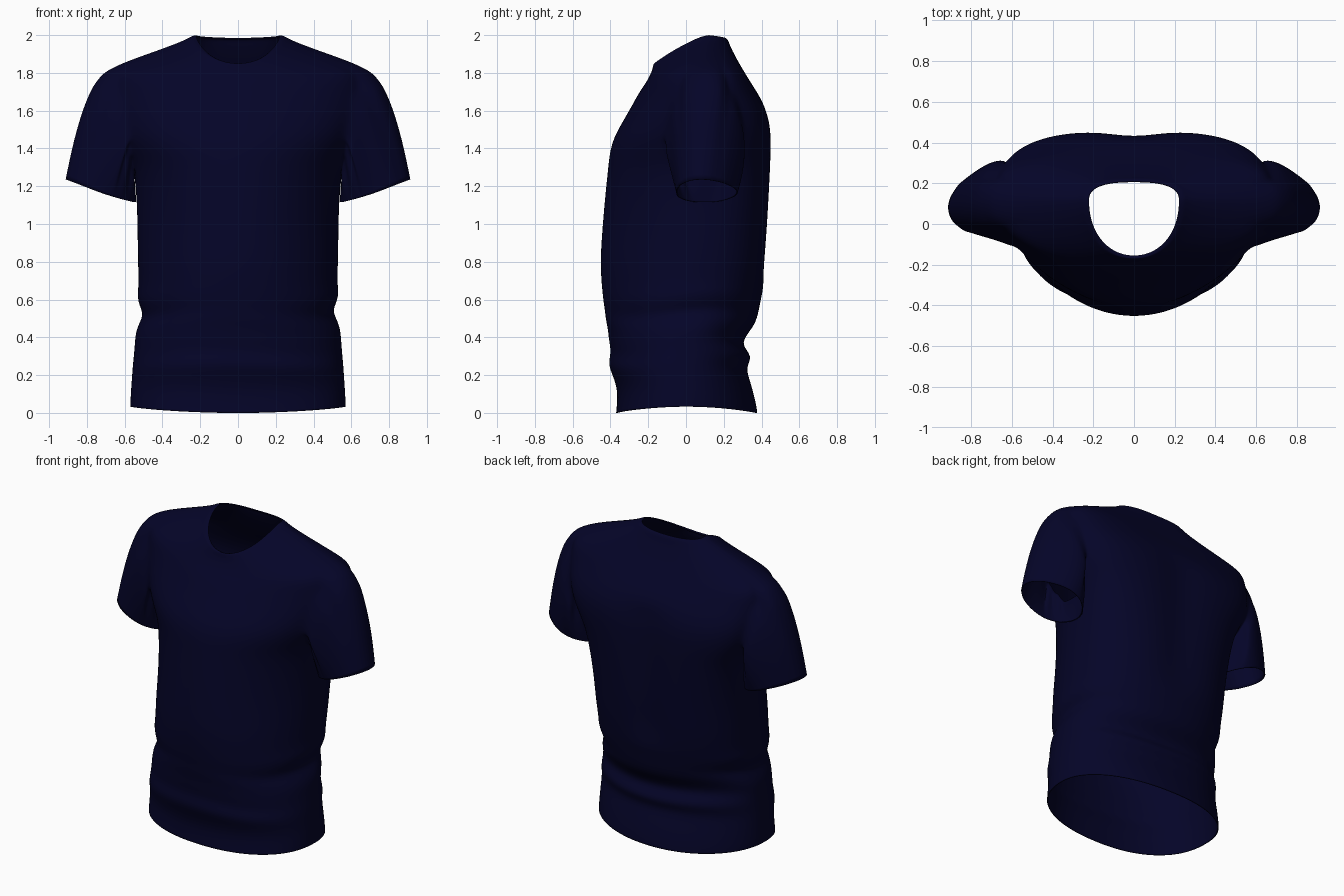
import bpy, bmesh, math
from mathutils import Vector

if "Cube" in bpy.data.objects:
    bpy.data.objects.remove(bpy.data.objects["Cube"])

N = 48  # columns around the torso

# Torso rows below the shoulder: z, half width, front y, back y
LOWER = [
    (0.00, .570, -.370, .378), (0.04, .570, -.366, .373), (0.12, .566, -.362, .354),
    (0.19, .562, -.385, .333), (0.25, .558, -.414, .318), (0.31, .552, -.396, .355),
    (0.37, .547, -.408, .292), (0.43, .543, -.414, .322), (0.48, .525, -.425, .362),
    (0.53, .500, -.430, .380), (0.58, .524, -.438, .390), (0.63, .534, -.443, .400),
    (0.68, .526, -.448, .412), (0.80, .530, -.455, .432), (0.95, .532, -.446, .443),
    (1.12, .535, -.432, .450), (1.29, .552, -.414, .455), (1.38, .595, -.405, .456),
    (1.46, .635, -.382, .456), (1.54, .660, -.337, .448), (1.62, .672, -.290, .420),
    (1.70, .680, -.247, .375)]
# Shoulder to neckline: half width, side z, front y, front z, back y, back z
UPPER = [
    (.685, 1.822, -.214, 1.745, .338, 1.755), (.590, 1.862, -.192, 1.785, .302, 1.815),
    (.410, 1.925, -.178, 1.818, .262, 1.885), (.275, 1.976, -.174, 1.840, .232, 1.945),
    (.247, 1.996, -.170, 1.853, .222, 1.978), (.222, 2.000, -.155, 1.846, .208, 1.985)]
ARM_LOW, ARM_TOP = 16, len(LOWER)  # rows bounding the armholes
# Roundness of the section by height (2 = ellipse, more = boxier)
FRONT_P = [(0, 2.4), (.6, 2.08), (1.0, 1.88), (1.4, 2.0), (1.8, 2.1)]
BACK_P = [(0, 2.1), (.6, 2.35), (1.0, 2.5), (1.4, 3.4), (1.8, 3.5)]


def lerp(a, b, t):
    t = max(0, min(1, t))
    return a + (b - a) * t


def curve(points, z):
    for (z0, a), (z1, b) in zip(points, points[1:]):
        if z <= z1:
            return lerp(a, b, (z - z0) / (z1 - z0))
    return points[-1][1]


def torso_point(row, k):
    """Point on a torso ring: rounded box section, flatter on the back."""
    a = 2 * math.pi * k / N
    c, s = math.cos(a), math.sin(a)
    upper = len(row) == 6
    if upper:
        w, z, yf, zf, yb, zb = row
        z += ((zf if s < 0 else zb) - z) * abs(s) ** 1.4
        mid = .115
        p = 2.1 if s < 0 else lerp(3.5, 2.6, (row[1] - 1.8) / .2)
    else:
        z, w, yf, yb = row
        mid = lerp(0, .11, (z - .3) / 1.0)
        p = curve(FRONT_P if s < 0 else BACK_P, z)
    r = (abs(c) ** p + abs(s) ** p) ** (-1 / p)
    x = w * c * r
    y = mid + (mid - yf if s < 0 else yb - mid) * s * r
    if not upper:
        if s > 0 and .7 < z < 1.6:       # hollow between the shoulder blades
            y -= .025 * math.exp(-(x / .15) ** 2)
        if .15 < z < .8:                 # slanting waist folds
            z += .018 * math.sin(3 * a + .6) * math.sin(math.pi * (z - .15) / .65)
        z += .033 * c * c * lerp(1, 0, z / .2)   # hem rises at the sides
    return Vector((x, y, z))


def add_sleeve(bm, side):
    """Loft a sleeve from the armhole boundary out to the cuff."""
    loop = {v for e in bm.edges if e.is_boundary for v in e.verts
            if v.co.x * side > .35 and 1.2 < v.co.z < 1.845}

    def angle(v):
        return math.atan2((v.co.z - 1.56) / .26, (v.co.y - .12) / .22)
    loop = sorted(loop, key=angle)
    phis = [angle(v) for v in loop]
    starts = [v.co.copy() for v in loop]
    prev, inner, steps = loop, list(loop), 9
    for i in range(1, steps + 1):
        t = i / steps
        ring = []
        for b, phi in zip(starts, phis):
            s, c = math.sin(phi), math.cos(phi)
            top = max(0, s)
            # cuff is a tilted lens whose outer edge leans forward
            end = Vector((side * (.725 + .188 * s),
                          .114 + .167 * c * (1 - .12 * top) - .035 * top,
                          1.176 + .06 * s - .012 * (1 - top) * max(0, -c)))
            ctrl = (b + end) / 2 + Vector((side * (.008 + .008 * s),
                                           (.015 if c < 0 else .05) * c,
                                           .23 * max(0, .3 + .7 * s)))
            ring.append(bm.verts.new(b * (1 - t) ** 2 + ctrl * 2 * t * (1 - t) + end * t * t))
        for j in range(len(ring)):
            q = (j + 1) % len(ring)
            bm.faces.new((prev[j], prev[q], ring[q], ring[j]))
        prev = ring
        if i < 3:
            inner += ring
    return inner


# Torso
bm = bmesh.new()
rings = [[bm.verts.new(torso_point(r, k)) for k in range(N)] for r in LOWER + UPPER]
for i in range(len(rings) - 1):
    for k in range(N):
        # leave out the faces of the two armholes, with trimmed corners
        half = {ARM_LOW: 2, ARM_LOW + 1: 3, ARM_TOP - 1: 3}.get(i, 4)
        off = min(abs(k + .5 - m) for m in (0, N / 2, N))
        if ARM_LOW <= i < ARM_TOP and off < half:
            continue
        q = (k + 1) % N
        bm.faces.new((rings[i][k], rings[i][q], rings[i + 1][q], rings[i + 1][k]))

# Sleeves, with the seams eased into the torso
seam = add_sleeve(bm, 1) + add_sleeve(bm, -1)
for _ in range(2):
    bmesh.ops.smooth_vert(bm, verts=seam, factor=.4,
                          use_axis_x=True, use_axis_y=True, use_axis_z=True)
bmesh.ops.recalc_face_normals(bm, faces=bm.faces[:])
bm.faces.ensure_lookup_table()
first = bm.faces[0]
if first.normal.dot(first.calc_center_median() * Vector((1, 1, 0))) < 0:
    bmesh.ops.reverse_faces(bm, faces=bm.faces[:])
for f in bm.faces:
    f.smooth = True

mesh = bpy.data.meshes.new("shirt")
bm.to_mesh(mesh)
bm.free()
shirt = bpy.data.objects.new("shirt", mesh)
bpy.context.collection.objects.link(shirt)

# Navy cloth
navy = bpy.data.materials.new("navy cloth")
navy.diffuse_color = (.0013, .0013, .021, 1)
navy.use_nodes = True
navy.node_tree.nodes["Principled BSDF"].inputs["Base Color"].default_value = navy.diffuse_color
mesh.materials.append(navy)

# Thin fabric, smoothed
sub = shirt.modifiers.new("smooth", 'SUBSURF')
sub.levels = sub.render_levels = 2
cloth = shirt.modifiers.new("fabric thickness", 'SOLIDIFY')
cloth.thickness = .006
cloth.offset = -1
